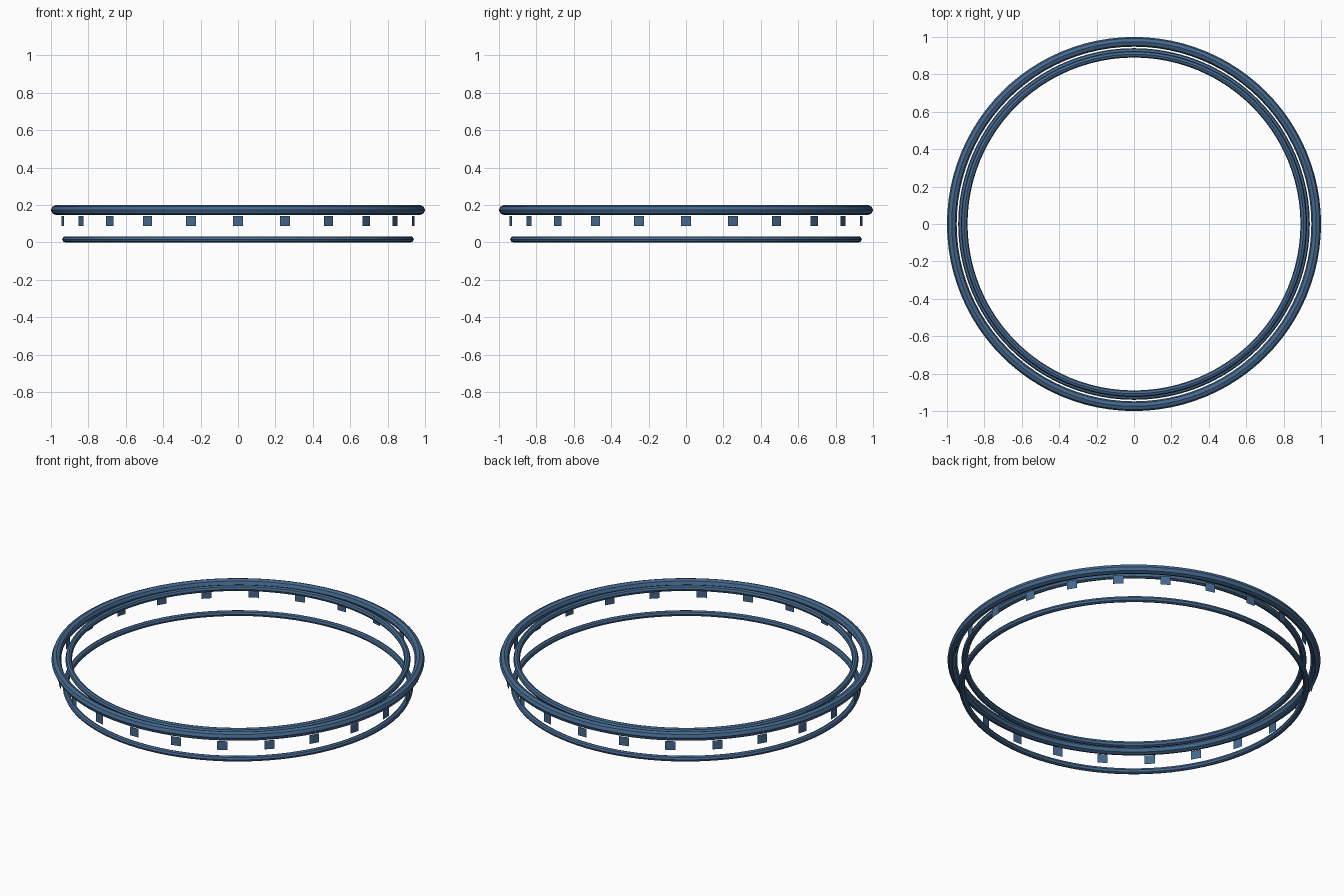
import bpy, bmesh, math
from mathutils import Matrix, Vector

if "Cube" in bpy.data.objects:
    bpy.data.objects.remove(bpy.data.objects["Cube"])

blue = bpy.data.materials.new("blue")
blue.diffuse_color = (0.06, 0.14, 0.27, 1)
blue.use_nodes = True
blue.node_tree.nodes["Principled BSDF"].inputs["Base Color"].default_value = blue.diffuse_color


def ring(name, outer, tube, z):
    """Hoop with an eight-sided tube, given by its outer radius."""
    bpy.ops.mesh.primitive_torus_add(major_radius=outer - tube, minor_radius=tube,
                                     major_segments=96, minor_segments=8,
                                     location=(0, 0, z))
    ob = bpy.context.object
    ob.name = name
    ob.data.materials.append(blue)
    bpy.ops.object.shade_smooth_by_angle(angle=math.radians(30))


# Hoops: a thick outer one, a thinner one inside it, and one at the base
ring("outer_top_ring", 1.0, 0.026, 0.173)
ring("inner_top_ring", 0.925, 0.0175, 0.173)
ring("bottom_ring", 0.94, 0.0165, 0.0165)

# Thin flat tabs under the outer hoop, one every 15 degrees
W, Z0, Z1, R, COUNT = 0.056, 0.088, 0.14, 0.97, 24
bm = bmesh.new()
for i in range(COUNT):
    turn = Matrix.Rotation(2 * math.pi * i / COUNT, 3, 'Z')
    corners = [(-W / 2, -R, Z0), (W / 2, -R, Z0), (W / 2, -R, Z1), (-W / 2, -R, Z1)]
    bm.faces.new([bm.verts.new(turn @ Vector(c)) for c in corners])
mesh = bpy.data.meshes.new("hanging_tabs")
bm.to_mesh(mesh)
bm.free()
mesh.materials.append(blue)
bpy.context.collection.objects.link(bpy.data.objects.new("hanging_tabs", mesh))
